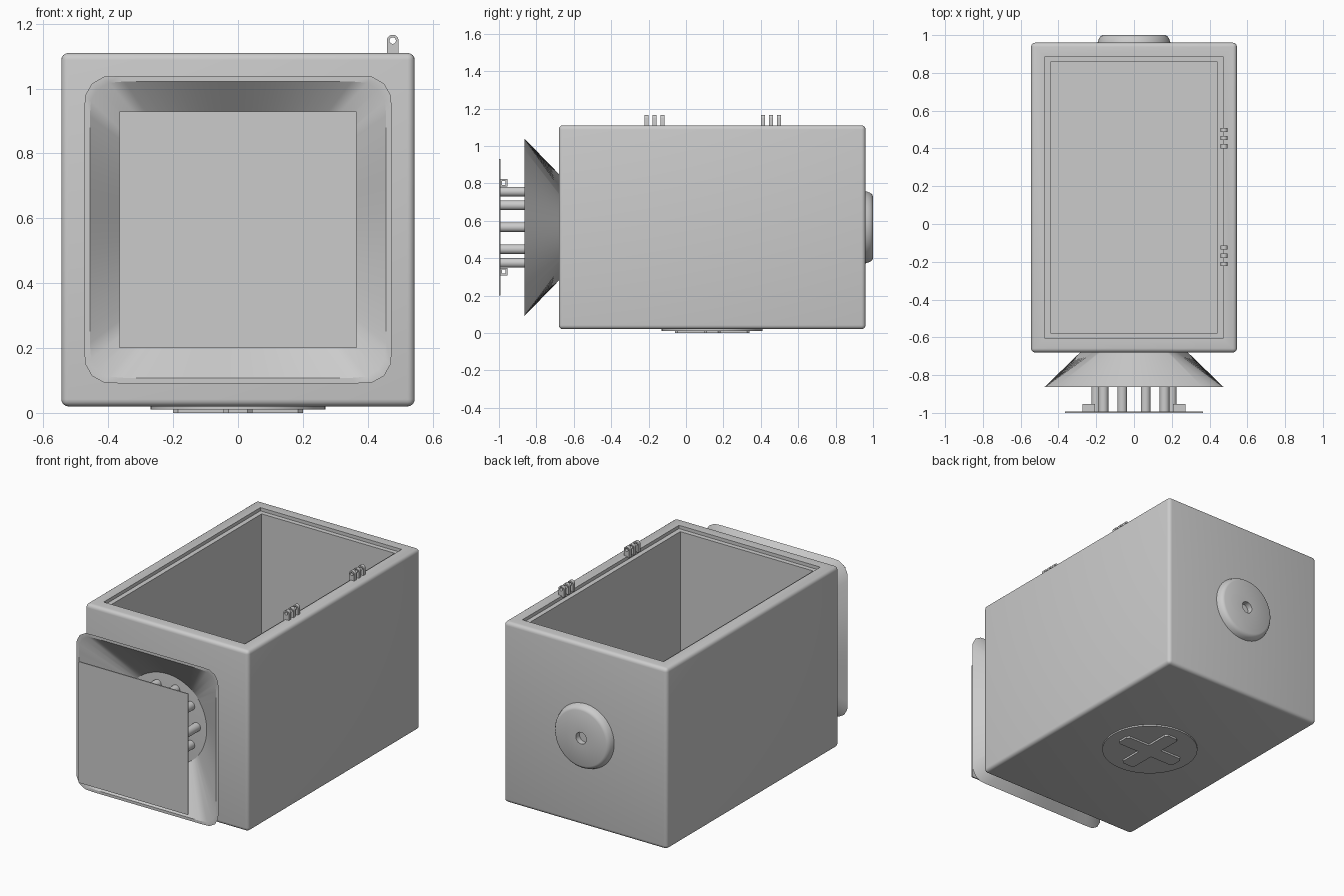
import bpy, bmesh
from math import sin, cos, pi, sqrt, radians
from mathutils import Matrix, Vector

if "Cube" in bpy.data.objects:
    bpy.data.objects.remove(bpy.data.objects["Cube"])

grey = bpy.data.materials.new("light grey")
grey.use_nodes = True
colour = (0.6, 0.6, 0.6, 1)
grey.diffuse_color = colour
grey.node_tree.nodes["Principled BSDF"].inputs["Base Color"].default_value = colour

AXIS_Z = 0.565   # height of the horn, rods and rear disc
SEGS = 96


def finish(obj):
    obj.data.materials.clear()
    obj.data.materials.append(grey)
    bpy.ops.object.select_all(action='DESELECT')
    obj.select_set(True)
    bpy.context.view_layer.objects.active = obj
    bpy.ops.object.shade_smooth_by_angle(angle=radians(30))
    return obj


def from_bmesh(name, bm):
    bmesh.ops.recalc_face_normals(bm, faces=bm.faces)
    mesh = bpy.data.meshes.new(name)
    bm.to_mesh(mesh)
    bm.free()
    obj = bpy.data.objects.new(name, mesh)
    bpy.context.collection.objects.link(obj)
    return finish(obj)


def box_bmesh(lo, hi):
    bm = bmesh.new()
    lo, hi = Vector(lo), Vector(hi)
    bmesh.ops.create_cube(bm, size=1, matrix=Matrix.Translation((lo + hi) / 2)
                          @ Matrix.Diagonal((*(hi - lo), 1)))
    return bm


def cylinder(name, centre, radius, depth, rotation=Matrix(), segs=32):
    bm = bmesh.new()
    bmesh.ops.create_cone(bm, cap_ends=True, segments=segs, radius1=radius, radius2=radius,
                          depth=depth, matrix=Matrix.Translation(centre) @ rotation)
    return from_bmesh(name, bm)


def loft(name, rings, closed=False, cap_last=False):
    """Skin a list of equal-length point rings."""
    bm = bmesh.new()
    rows = [[bm.verts.new(p) for p in ring] for ring in rings]
    pairs = list(zip(rows, rows[1:])) + ([(rows[-1], rows[0])] if closed else [])
    for a, b in pairs:
        for i in range(len(a)):
            j = (i + 1) % len(a)
            bm.faces.new((a[i], a[j], b[j], b[i]))
    if cap_last:
        bm.faces.new(rows[-1])
    return from_bmesh(name, bm)


def plate(name, loops, thickness, location, rotation=(0, 0, 0)):
    """Flat outline, with any further loops as holes, given a thickness."""
    curve = bpy.data.curves.new(name, 'CURVE')
    curve.dimensions = '2D'
    curve.fill_mode = 'BOTH'
    curve.extrude = thickness / 2
    for loop in loops:
        spline = curve.splines.new('POLY')
        spline.points.add(len(loop) - 1)
        for point, (x, y) in zip(spline.points, loop):
            point.co = (x, y, 0, 1)
        spline.use_cyclic_u = True
    obj = bpy.data.objects.new(name, curve)
    bpy.context.collection.objects.link(obj)
    obj.location = location
    obj.rotation_euler = rotation
    bpy.ops.object.select_all(action='DESELECT')
    obj.select_set(True)
    bpy.context.view_layer.objects.active = obj
    bpy.ops.object.convert(target='MESH')
    return finish(bpy.context.object)


def circle(radius, y):
    return [(radius * cos(2 * pi * i / SEGS), y, AXIS_Z + radius * sin(2 * pi * i / SEGS))
            for i in range(SEGS)]


def rounded_square(half, corner, y):
    """Rounded square sampled at the same angles as circle()."""
    ring, c = [], half - corner
    for i in range(SEGS):
        a = 2 * pi * i / SEGS
        big, small = sorted((abs(cos(a)), abs(sin(a))), reverse=True)
        d = half / big
        if d * small > c:
            s = c * (big + small)
            d = s + sqrt(s * s - 2 * c * c + corner * corner)
        ring.append((d * cos(a), y, AXIS_Z + d * sin(a)))
    return ring


def square(half):
    return [(-half, -half), (half, -half), (half, half), (-half, half)]


# Open box: rounded block, stepped rim, deep cavity
bm = box_bmesh((-0.545, -0.68, 0.02), (0.545, 0.96, 1.11))
bmesh.ops.bevel(bm, geom=bm.edges[:], offset=0.022, segments=4, profile=0.5, affect='EDGES')
top = max(bm.faces, key=lambda f: f.calc_center_median().z + f.calc_area())
for inset, drop in ((0.073, 0.02), (0.04, 0.94)):
    bmesh.ops.inset_region(bm, faces=[top], thickness=inset)
    top = bmesh.ops.extrude_discrete_faces(bm, faces=[top])['faces'][0]
    bmesh.ops.translate(bm, verts=top.verts[:], vec=(0, 0, -drop))
from_bmesh("open_box", bm)

# Front horn: round at the box, rounded square at the mouth
loft("front_horn", [circle(0.28, -0.675), rounded_square(0.474, 0.08, -0.863),
                    rounded_square(0.457, 0.085, -0.863), circle(0.262, -0.675)], closed=True)

# Ring of rods carrying the front panel
turn = Matrix.Rotation(pi / 2, 4, 'X')
for i in range(10):
    a = 2 * pi * i / 10
    cylinder(f"rod_{i + 1}", (0.2 * cos(a), -0.835, AXIS_Z + 0.2 * sin(a)), 0.026, 0.32, turn)
from_bmesh("front_panel", box_bmesh((-0.365, -1.0, 0.2), (0.365, -0.993, 0.93)))

# Four small lugs behind the panel
for x in (-0.24, 0.24):
    for z in (-0.237, 0.237):
        plate("panel_lug", [square(0.02), square(0.01)], 0.065,
              (x, -0.974, AXIS_Z + z), (pi / 2, 0, pi / 2))

# Hinge tabs on the left rim: rounded top with a pin hole
arc = [(0.018 * cos(pi * i / 12), 0.018 * sin(pi * i / 12)) for i in range(13)]
hole = [(0.01 * cos(pi * i / 8), 0.01 * sin(pi * i / 8)) for i in range(16)]
for y in (-0.168, 0.455):
    for step in (-0.043, 0, 0.043):
        plate("hinge_tab", [arc + [(-0.018, -0.045), (0.018, -0.045)], hole], 0.022,
              (0.477, y + step, 1.148), (pi / 2, 0, 0))

# Rear disc with rounded rim and centre hole
profile = [(0.194, 0.955), (0.19, 0.97), (0.184, 0.985), (0.176, 0.995), (0.165, 1.0),
           (0.035, 1.0), (0.035, 0.965)]
loft("rear_disc", [circle(r, y) for r, y in profile], cap_last=True)

# Bottom disc with a raised cross
cylinder("bottom_disc", (0, 0.14, 0.018), 0.27, 0.014, segs=64)
cross = []
for k in range(4):
    c, s = cos(k * pi / 2), sin(k * pi / 2)
    for u, v in ((0.185, -0.045), (0.2, -0.03), (0.2, 0.03), (0.185, 0.045), (0.045, 0.045)):
        cross.append((u * c - v * s, u * s + v * c))
plate("bottom_cross", [cross], 0.014, (0, 0.14, 0.007))
